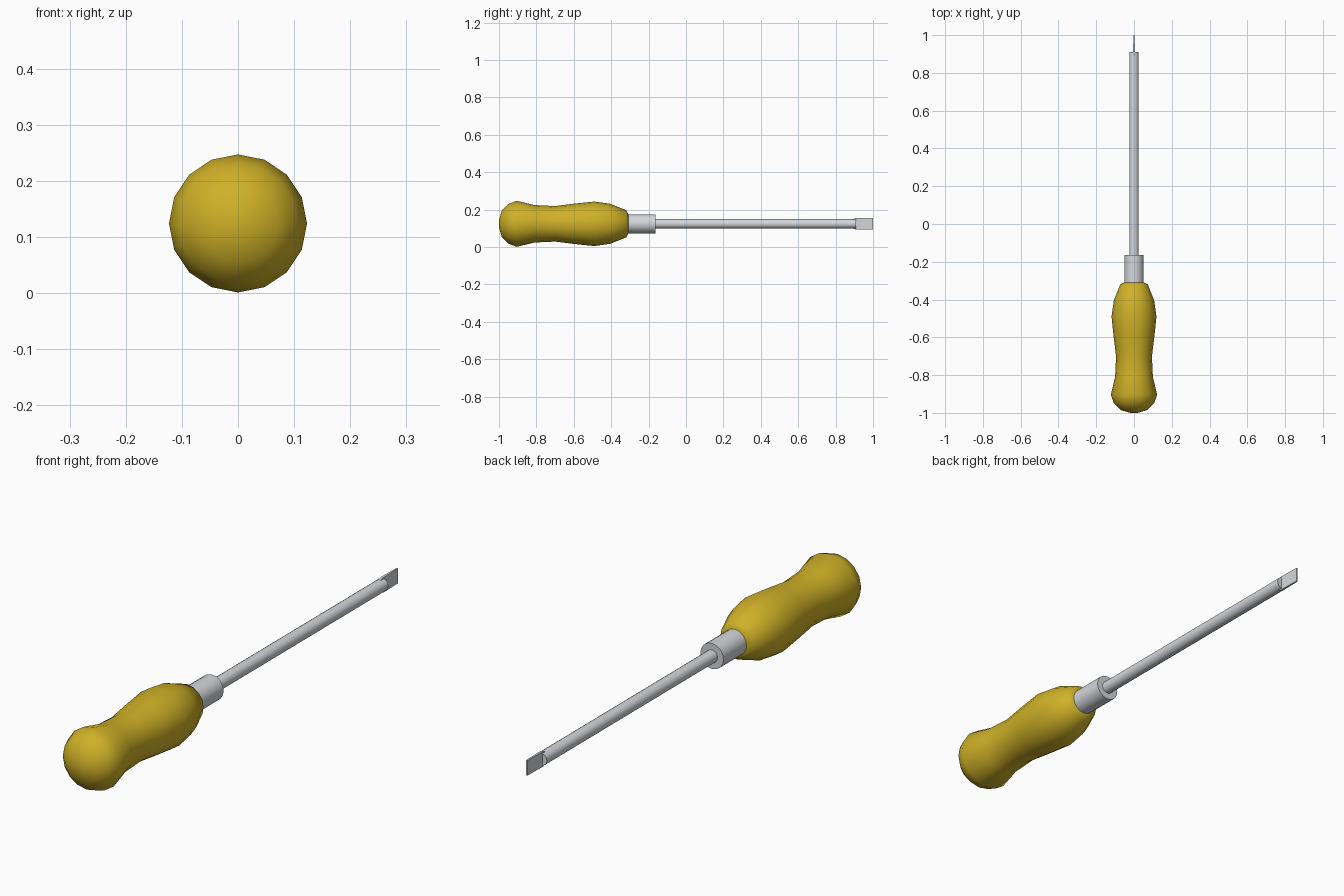
import bpy
import bmesh
import math
from mathutils import Vector

cube = bpy.data.objects.get("Cube")
if cube:
    bpy.data.objects.remove(cube, do_unlink=True)

AXIS_Z = 0.124


def material(name, rgb, roughness):
    mat = bpy.data.materials.new(name)
    mat.use_nodes = True
    color = (*rgb, 1.0)
    mat.diffuse_color = color
    shader = mat.node_tree.nodes["Principled BSDF"]
    shader.inputs["Base Color"].default_value = color
    shader.inputs["Roughness"].default_value = roughness
    return mat


def finish(name, bm, mat, angle):
    bmesh.ops.recalc_face_normals(bm, faces=bm.faces[:])
    mesh = bpy.data.meshes.new(name)
    bm.to_mesh(mesh)
    bm.free()
    mesh.materials.append(mat)
    obj = bpy.data.objects.new(name, mesh)
    bpy.context.collection.objects.link(obj)
    bpy.ops.object.select_all(action="DESELECT")
    obj.select_set(True)
    bpy.context.view_layer.objects.active = obj
    bpy.ops.object.shade_smooth_by_angle(angle=math.radians(angle))
    return obj


def lathe(name, profile, mat, sides=16, angle=50):
    """Turn (y, radius) pairs around the tool's long axis and cap both ends."""
    bm = bmesh.new()
    rings = []
    for y, r in profile:
        ring = []
        for i in range(sides):
            a = math.tau * i / sides
            ring.append(bm.verts.new((r * math.sin(a), y, AXIS_Z + r * math.cos(a))))
        rings.append(ring)
    for low, high in zip(rings, rings[1:]):
        for i in range(sides):
            j = (i + 1) % sides
            bm.faces.new((low[i], low[j], high[j], high[i]))
    bm.faces.new(rings[0])
    bm.faces.new(rings[-1])
    return finish(name, bm, mat, angle)


yellow = material("handle yellow", (0.62, 0.44, 0.02), 0.5)
steel = material("steel grey", (0.66, 0.68, 0.71), 0.4)

# Contoured grip with a rounded pommel
lathe("handle", [
    (-1.0, 0.02), (-0.985, 0.07), (-0.95, 0.106), (-0.905, 0.123),
    (-0.81, 0.100), (-0.70, 0.095), (-0.595, 0.108), (-0.49, 0.119),
    (-0.405, 0.107), (-0.32, 0.073), (-0.308, 0.05),
], yellow, angle=70)

# Metal collar and round shaft
lathe("collar", [(-0.32, 0.051), (-0.163, 0.051)], steel)
lathe("shaft", [(-0.17, 0.025), (0.91, 0.025)], steel)

# Flat blade with small shoulders, thinning slightly towards the end
bm = bmesh.new()
sections = []
for y, half_height, half_width in [(0.89, 0.025, 0.005), (0.907, 0.030, 0.005), (1.0, 0.030, 0.003)]:
    sections.append([
        bm.verts.new(Vector((sx * half_width, y, AXIS_Z + sz * half_height)))
        for sx, sz in ((-1, -1), (1, -1), (1, 1), (-1, 1))
    ])
for a, b in zip(sections, sections[1:]):
    for i in range(4):
        j = (i + 1) % 4
        bm.faces.new((a[i], a[j], b[j], b[i]))
bm.faces.new(sections[0])
bm.faces.new(sections[-1])
finish("blade", bm, steel, 30)
